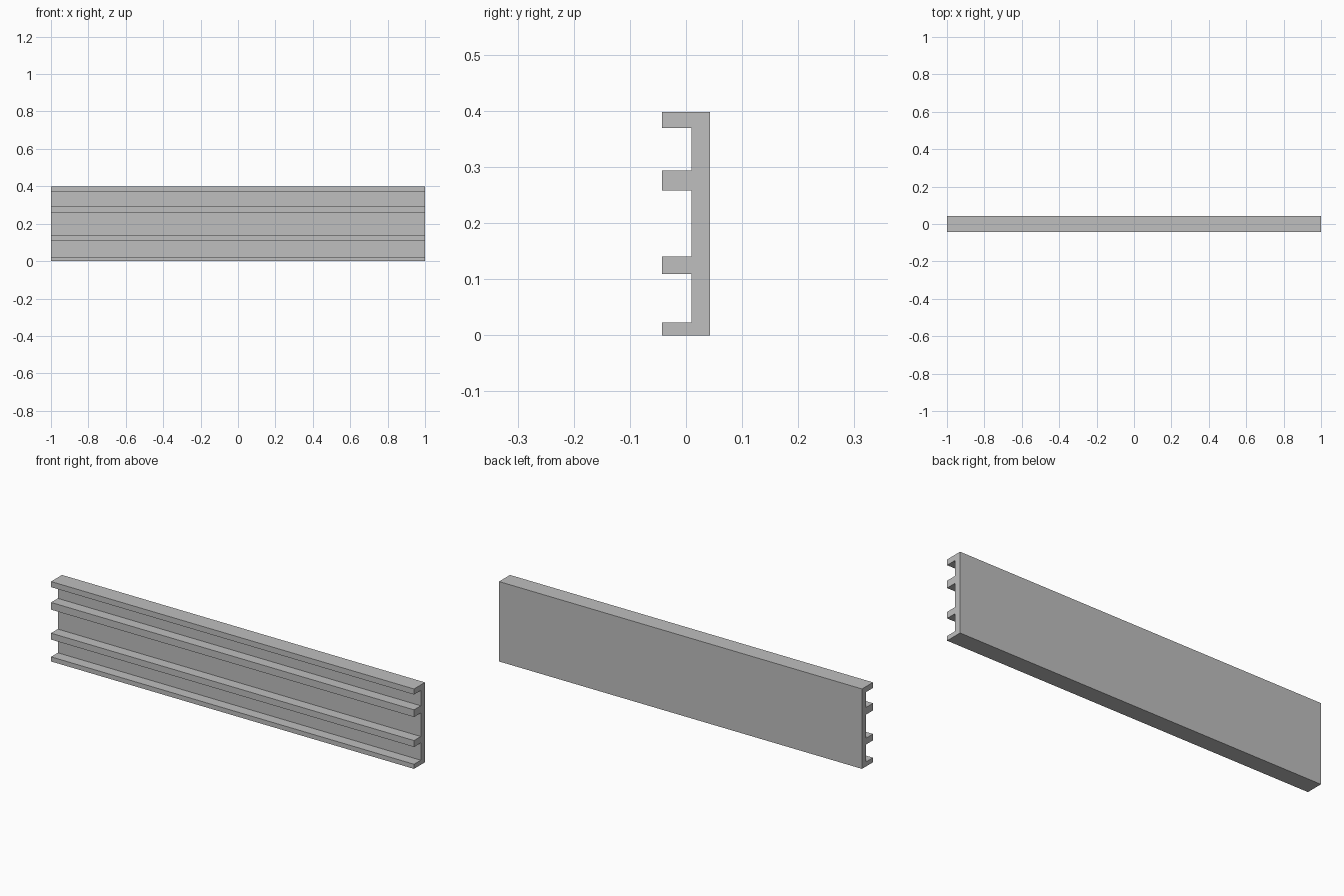
import bpy
import bmesh

cube = bpy.data.objects.get("Cube")
if cube:
    bpy.data.objects.remove(cube, do_unlink=True)

# Plain grey material
grey = bpy.data.materials.new("plain grey")
grey.use_nodes = True
colour = (0.52, 0.52, 0.52, 1)
grey.diffuse_color = colour
grey.node_tree.nodes["Principled BSDF"].inputs["Base Color"].default_value = colour

LENGTH = 2.0
FRONT, WEB, BACK = -0.043, 0.01, 0.043
# Bottom and top height of each rib
RIBS = [(0, 0.023), (0.109, 0.141), (0.258, 0.294), (0.37, 0.398)]

# Cross-section: flat back, then the ribs in turn along the front
profile = [(BACK, RIBS[-1][1]), (BACK, RIBS[0][0])]
for i, (low, high) in enumerate(RIBS):
    if i > 0:
        profile.append((WEB, low))
    profile += [(FRONT, low), (FRONT, high)]
    if i < len(RIBS) - 1:
        profile.append((WEB, high))

# Extrude the cross-section along the length
bm = bmesh.new()
end = bm.faces.new([bm.verts.new((-LENGTH / 2, y, z)) for y, z in profile])
result = bmesh.ops.extrude_face_region(bm, geom=[end], use_keep_orig=True)
moved = [v for v in result["geom"] if isinstance(v, bmesh.types.BMVert)]
bmesh.ops.translate(bm, verts=moved, vec=(LENGTH, 0, 0))
bmesh.ops.recalc_face_normals(bm, faces=bm.faces)

mesh = bpy.data.meshes.new("ribbed_rail")
bm.to_mesh(mesh)
bm.free()
mesh.materials.append(grey)
rail = bpy.data.objects.new("ribbed_rail", mesh)
bpy.context.collection.objects.link(rail)
